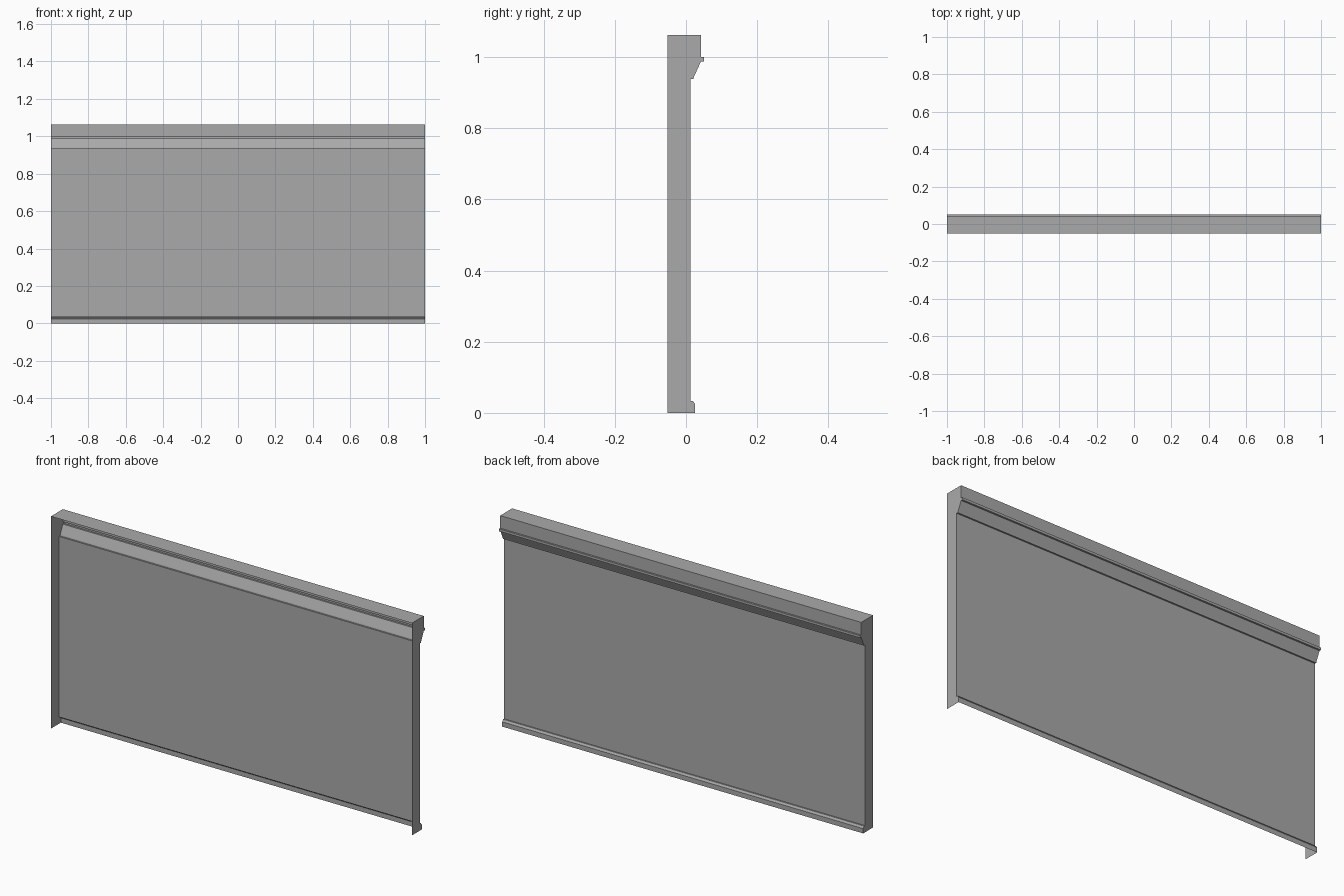
import bpy
import bmesh

cube = bpy.data.objects.get("Cube")
if cube:
    bpy.data.objects.remove(cube, do_unlink=True)

HALF_LENGTH = 1.0

# Section (y, z) from the front top edge, over the cornice, down to the foot
FRONT_Y = -0.052
SECTION = [
    (FRONT_Y, 1.063), (0.042, 1.063),                    # flat top and fascia
    (0.042, 1.0), (0.051, 1.0), (0.051, 0.988), (0.042, 0.988),  # small bead
    (0.022, 0.944), (0.020, 0.938), (0.012, 0.938),      # sloping underside
    (0.012, 0.034), (0.019, 0.034), (0.026, 0.024),      # panel and base lip
    (0.026, 0.0),
]

grey = bpy.data.materials.new("plain_grey")
grey.use_nodes = True
colour = (0.4, 0.4, 0.4, 1.0)
grey.diffuse_color = colour
grey.node_tree.nodes["Principled BSDF"].inputs["Base Color"].default_value = colour


def finish(bm, name):
    mesh = bpy.data.meshes.new(name)
    bm.to_mesh(mesh)
    bm.free()
    mesh.materials.append(grey)
    obj = bpy.data.objects.new(name, mesh)
    bpy.context.collection.objects.link(obj)
    return obj


# Thin moulded sheet, open at the front and underneath
bm = bmesh.new()
left = [bm.verts.new((HALF_LENGTH, y, z)) for y, z in SECTION]
right = [bm.verts.new((-HALF_LENGTH, y, z)) for y, z in SECTION]
for i in range(len(SECTION) - 1):
    bm.faces.new((left[i], left[i + 1], right[i + 1], right[i]))
finish(bm, "moulded_wall_panel")

# Flat end plates closing the section on both sides
for name, side in (("left_end_plate", 1), ("right_end_plate", -1)):
    bm = bmesh.new()
    outline = SECTION + [(FRONT_Y, 0.0)]
    if side > 0:
        outline = outline[::-1]
    bm.faces.new([bm.verts.new((side * HALF_LENGTH, y, z)) for y, z in outline])
    finish(bm, name)
